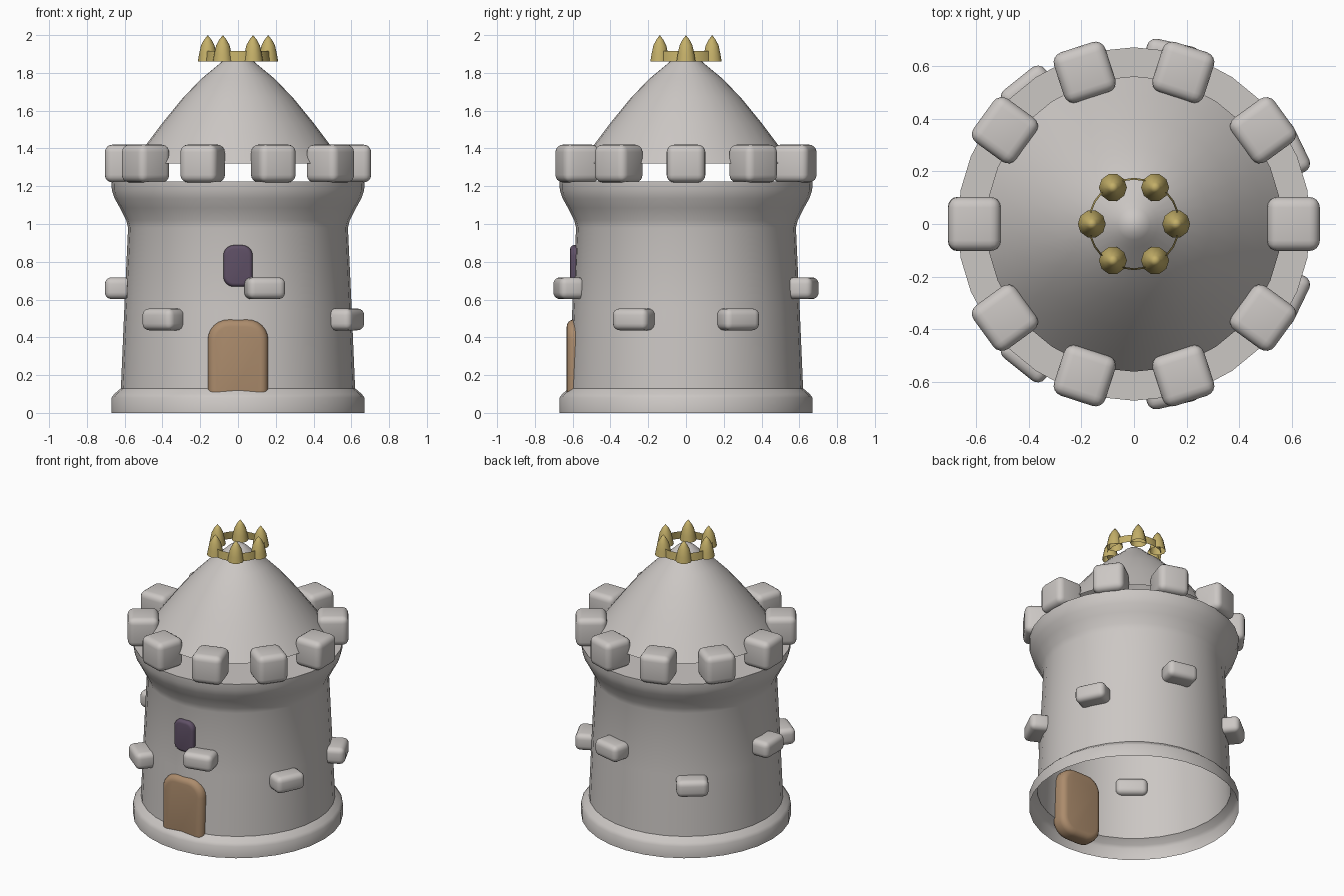
import bpy, bmesh
from math import pi, sin, cos, radians
from mathutils import Matrix

if "Cube" in bpy.data.objects:
    bpy.data.objects.remove(bpy.data.objects["Cube"], do_unlink=True)


def material(name, rgb):
    m = bpy.data.materials.new(name)
    m.use_nodes = True
    m.diffuse_color = (*rgb, 1)
    m.node_tree.nodes["Principled BSDF"].inputs["Base Color"].default_value = (*rgb, 1)
    return m


STONE = material("pale_stone", (0.60, 0.57, 0.55))
WOOD = material("brown_wood", (0.41, 0.26, 0.15))
GLASS = material("purple_glass", (0.115, 0.08, 0.133))
GOLD = material("gold", (0.55, 0.43, 0.14))


def finish(name, bm, mat, angle=40):
    mesh = bpy.data.meshes.new(name)
    bm.to_mesh(mesh)
    bm.free()
    mesh.materials.append(mat)
    ob = bpy.data.objects.new(name, mesh)
    bpy.context.collection.objects.link(ob)
    bpy.ops.object.select_all(action='DESELECT')
    ob.select_set(True)
    bpy.context.view_layer.objects.active = ob
    bpy.ops.object.shade_smooth_by_angle(angle=radians(angle))
    return ob


def lathe(name, profile, mat, segments=32, center=(0, 0), angle=40):
    """Revolve (radius, height) points around a vertical axis."""
    bm = bmesh.new()
    rings = [[bm.verts.new((center[0] + r * cos(2 * pi * j / segments),
                            center[1] + r * sin(2 * pi * j / segments), z))
              for j in range(segments)] for r, z in profile]
    for a, b in zip(rings, rings[1:]):
        for j in range(segments):
            k = (j + 1) % segments
            bm.faces.new((a[j], a[k], b[k], b[j]))
    bmesh.ops.remove_doubles(bm, verts=bm.verts, dist=0.0001)
    return finish(name, bm, mat, angle)


def rounded_block(name, size, radius, height, angle, soft, mat, corner=0):
    """Rounded box set at a radius and direction; x is radial, y tangential."""
    bm = bmesh.new()
    bmesh.ops.create_cube(bm, size=1)
    bmesh.ops.scale(bm, vec=size, verts=bm.verts)
    if corner:
        radial = [e for e in bm.edges
                  if abs(e.verts[0].co.x - e.verts[1].co.x) > size[0] / 2]
        bmesh.ops.bevel(bm, geom=radial, offset=corner, segments=6,
                        profile=0.5, affect='EDGES')
        edges = [e for e in bm.edges
                 if abs(e.verts[0].co.x - e.verts[1].co.x) < 0.001]
    else:
        edges = bm.edges[:]
    bmesh.ops.bevel(bm, geom=edges, offset=soft, segments=4,
                    profile=0.5, affect='EDGES')
    bm.transform(Matrix.Rotation(angle, 4, 'Z') @ Matrix.Translation((radius, 0, height)))
    return finish(name, bm, mat, 60)


# Tower shell: open underneath, flared foot and lip, flat top
lathe("tower_wall", [(0.67, 0), (0.67, 0.08), (0.655, 0.1), (0.62, 0.13),
                     (0.602, 0.55), (0.582, 0.98), (0.592, 1.02),
                     (0.625, 1.085), (0.653, 1.135), (0.668, 1.18),
                     (0.67, 1.225), (0.56, 1.225), (0, 1.225)], STONE)

# Roof floating just above the tower top
lathe("roof", [(0.56, 1.32), (0.49, 1.415), (0.40, 1.535), (0.29, 1.67),
               (0.19, 1.772), (0.09, 1.855), (0.06, 1.885),
               (0.03, 1.905), (0, 1.91)], STONE)

# Battlements
for i in range(10):
    rounded_block(f"battlement_{i + 1}", (0.2, 0.205, 0.2), 0.605, 1.32,
                  2 * pi * i / 10, 0.04, STONE)

# Loose bricks at alternating heights
for i in range(-3, 4):
    rounded_block(f"brick_{i + 4}", (0.14, 0.205, 0.115), 0.635,
                  0.495 if i % 2 else 0.66, pi + 2 * pi * i / 7, 0.035, STONE)

# Door and window pushed through the front wall
rounded_block("door", (0.12, 0.32, 0.48), 0.572, 0.255, -pi / 2, 0.04, WOOD, 0.11)
rounded_block("window", (0.07, 0.155, 0.22), 0.578, 0.778, -pi / 2, 0.02, GLASS, 0.055)

# Crown: thin band with six points
lathe("crown_band", [(0.175, 1.86), (0.168, 1.915)], GOLD, 24)
for i in range(6):
    a = 2 * pi * i / 6
    lathe(f"crown_point_{i + 1}",
          [(0.053, 1.86), (0.046, 1.9), (0.036, 1.945), (0.02, 1.975), (0, 2.0)],
          GOLD, 10, (0.16 * cos(a), 0.16 * sin(a)))
